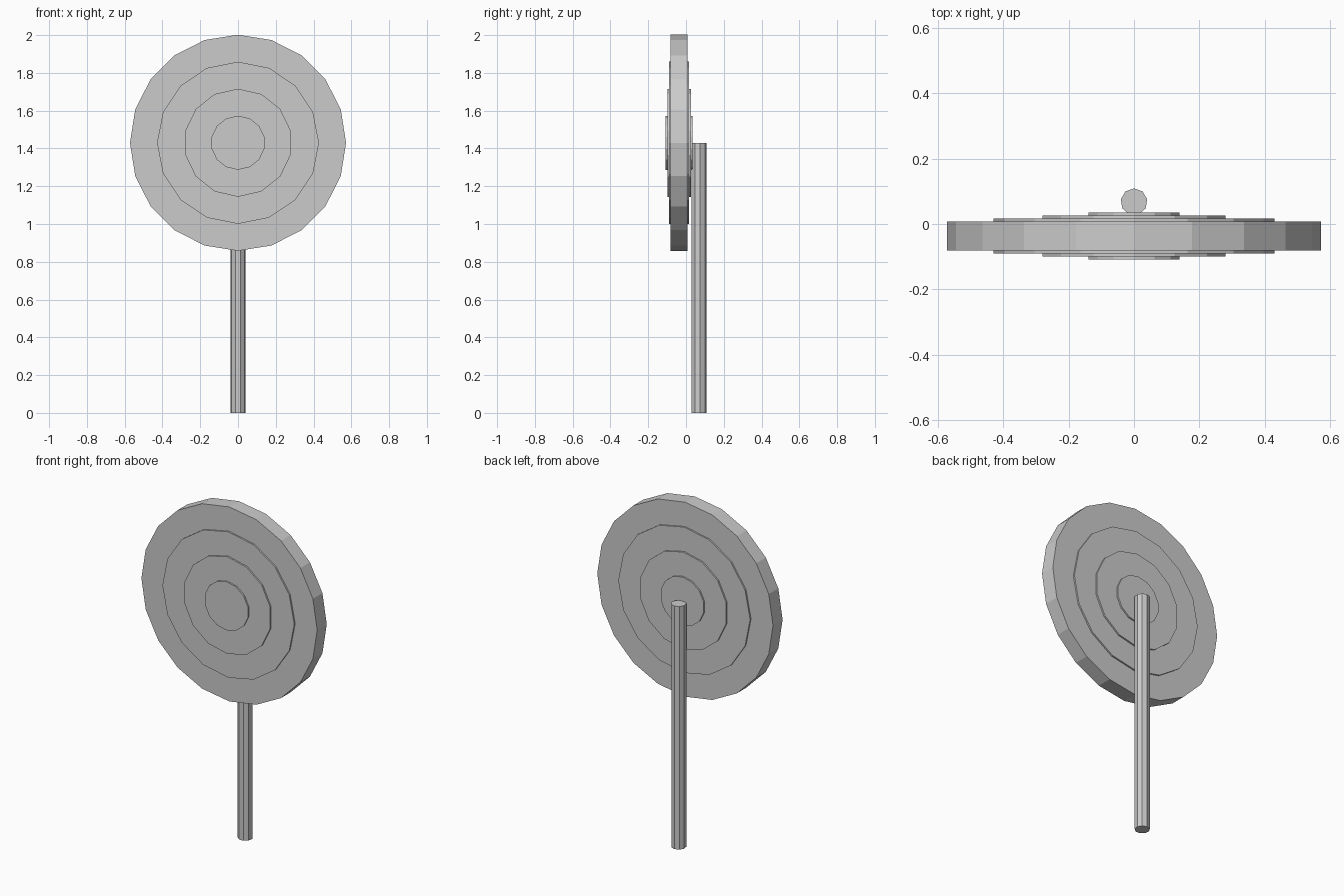
import bpy
from math import pi
from mathutils import Matrix

cube = bpy.data.objects.get("Cube")
if cube:
    bpy.data.objects.remove(cube, do_unlink=True)

grey = bpy.data.materials.new("light_grey")
grey.use_nodes = True
colour = (0.6, 0.6, 0.6, 1)
grey.diffuse_color = colour
grey.node_tree.nodes["Principled BSDF"].inputs["Base Color"].default_value = colour


def cylinder(name, sides, radius, depth, centre, facing_front=False):
    """Flat-sided cylinder with one corner pointing up (or back, if upright)."""
    bpy.ops.mesh.primitive_cylinder_add(vertices=sides, radius=radius, depth=depth)
    ob = bpy.context.object
    ob.name = name
    # the primitive's first corner lies on +y
    if facing_front:
        ob.data.transform(Matrix.Rotation(pi / 2, 4, "X"))
    ob.location = centre
    ob.data.materials.append(grey)
    return ob


# Stepped target face: each smaller disc pokes out a little on both sides
HUB = (0, -0.0365, 1.43)
RING = 0.143
discs = [("outer_disc", 20), ("wide_ring", 16), ("narrow_ring", 14), ("bullseye", 14)]
for step, (name, sides) in enumerate(discs):
    cylinder(name, sides, RING * (4 - step), 0.089 + 0.018 * step, HUB, True)

# Upright pole behind the discs, ending at their centre
cylinder("pole", 9, 0.041, HUB[2], (0, 0.068, HUB[2] / 2))
